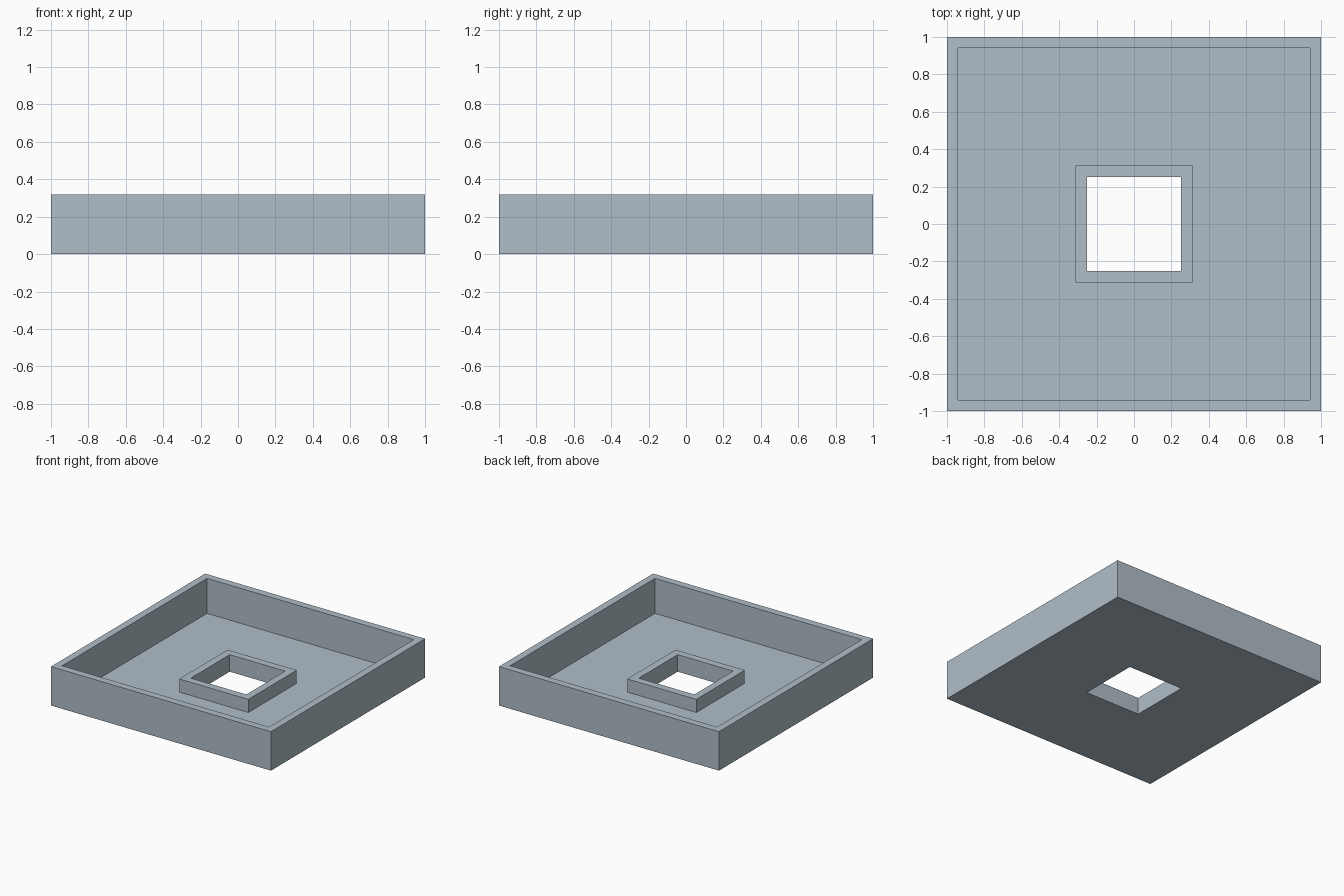
import bpy, bmesh

if "Cube" in bpy.data.objects:
    bpy.data.objects.remove(bpy.data.objects["Cube"])

mat = bpy.data.materials.new("pale blue grey")
mat.diffuse_color = (0.434, 0.515, 0.578, 1)
mat.use_nodes = True
mat.node_tree.nodes["Principled BSDF"].inputs["Base Color"].default_value = mat.diffuse_color

OUTER, INNER = 1.0, 0.94          # tray wall, half sizes
COLLAR, HOLE = 0.314, 0.252       # collar around the opening, half sizes
HEIGHT, FLOOR, COLLAR_TOP = 0.32, 0.032, 0.14


def square_sweep(name, profile, closed):
    """Sweep a (half size, z) profile around a square."""
    bm = bmesh.new()
    rings = [[bm.verts.new((sx * r, sy * r, z))
              for sx, sy in ((-1, -1), (1, -1), (1, 1), (-1, 1))]
             for r, z in profile]
    n = len(rings)
    for i in range(n if closed else n - 1):
        a, b = rings[i], rings[(i + 1) % n]
        for k in range(4):
            m = (k + 1) % 4
            bm.faces.new((a[k], a[m], b[m], b[k]))
    bmesh.ops.recalc_face_normals(bm, faces=bm.faces[:])
    mesh = bpy.data.meshes.new(name)
    bm.to_mesh(mesh)
    bm.free()
    mesh.materials.append(mat)
    obj = bpy.data.objects.new(name, mesh)
    bpy.context.collection.objects.link(obj)
    return obj


# Tray: underside, outer wall, rim, inner wall, floor and opening
square_sweep("tray", [(HOLE, 0), (OUTER, 0), (OUTER, HEIGHT), (INNER, HEIGHT),
                      (INNER, FLOOR), (HOLE, FLOOR)], True)

# Raised collar around the central opening, open where it meets the floor
square_sweep("opening_collar", [(COLLAR, FLOOR), (COLLAR, COLLAR_TOP),
                                (HOLE, COLLAR_TOP), (HOLE, FLOOR)], False)
